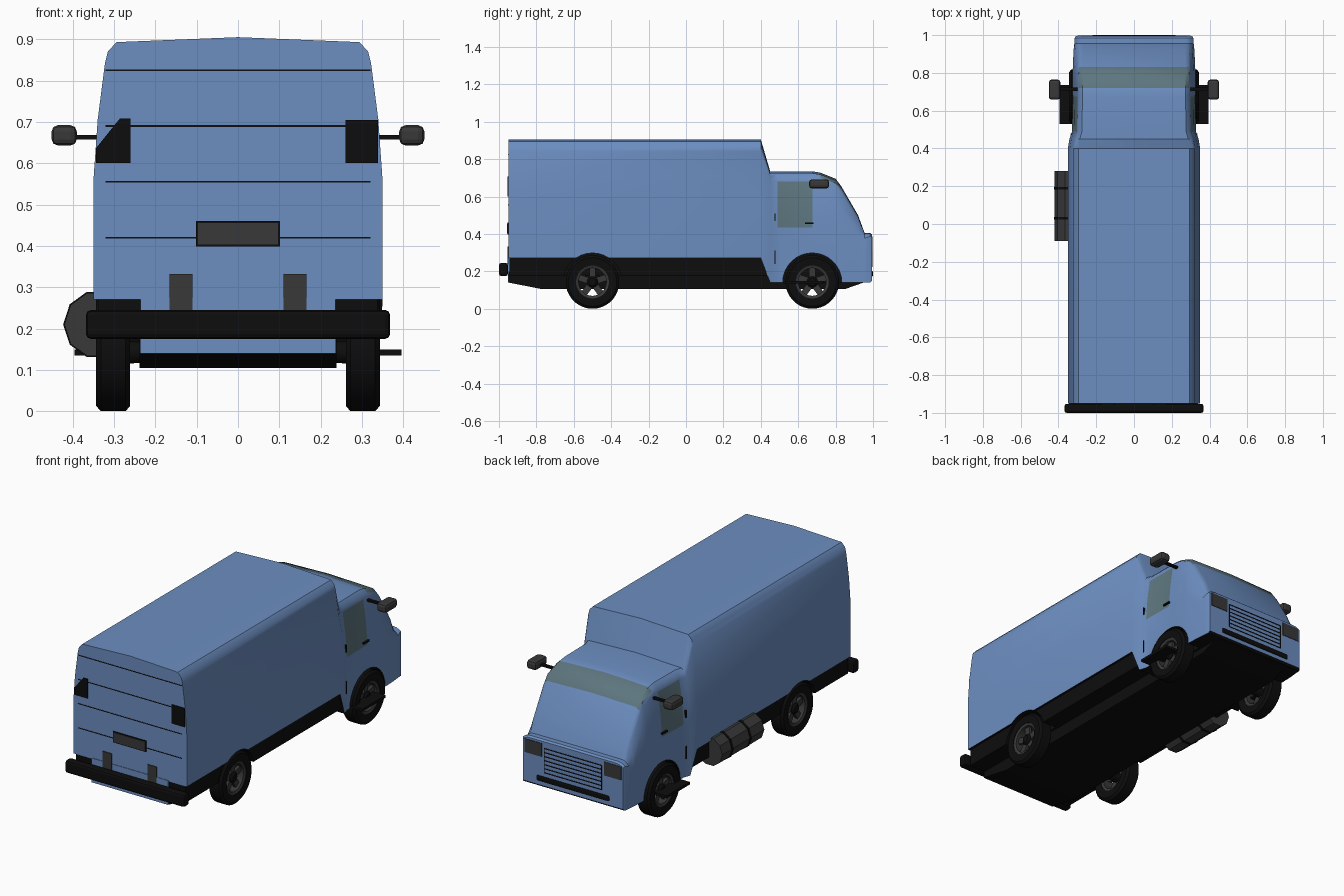
import bpy, bmesh, math
from mathutils import Vector

if "Cube" in bpy.data.objects:
    bpy.data.objects.remove(bpy.data.objects["Cube"])


def material(name, rgb):
    m = bpy.data.materials.new(name)
    m.use_nodes = True
    m.diffuse_color = (*rgb, 1)
    m.node_tree.nodes["Principled BSDF"].inputs["Base Color"].default_value = (*rgb, 1)
    return m


BLUE = material("body blue", (0.15, 0.27, 0.53))
BLACK = material("black", (0.004, 0.004, 0.004))
GREY = material("dark grey", (0.04, 0.04, 0.04))
GLASS = material("window glass", (0.11, 0.18, 0.21))


def finish(name, bm, mats, smooth=None, bevel=0):
    bmesh.ops.recalc_face_normals(bm, faces=bm.faces)
    me = bpy.data.meshes.new(name)
    bm.to_mesh(me)
    bm.free()
    for m in mats:
        me.materials.append(m)
    ob = bpy.data.objects.new(name, me)
    bpy.context.collection.objects.link(ob)
    bpy.ops.object.select_all(action='DESELECT')
    ob.select_set(True)
    bpy.context.view_layer.objects.active = ob
    if bevel:
        mod = ob.modifiers.new("bevel", 'BEVEL')
        mod.width, mod.segments = bevel, 2
    if smooth:
        bpy.ops.object.shade_smooth_by_angle(angle=math.radians(smooth))
    return ob


def box(name, xs, ys, zs, mat, bevel=0):
    bm = bmesh.new()
    bmesh.ops.create_cube(bm, size=1)
    for v in bm.verts:
        for i, (a, b) in enumerate((xs, ys, zs)):
            v.co[i] = (a + b) / 2 + v.co[i] * (b - a)
    return finish(name, bm, [mat], None, bevel)


def prism(name, points, axis, lo, hi, mat):
    """Extrude a flat outline along the x or y axis."""
    bm = bmesh.new()
    place = (lambda p, t: (t, *p)) if axis == "x" else (lambda p, t: (p[0], t, p[1]))
    face = bm.faces.new([bm.verts.new(place(p, lo)) for p in points])
    new = bmesh.ops.extrude_face_region(bm, geom=[face])["geom"]
    step = Vector((hi - lo, 0, 0)) if axis == "x" else Vector((0, hi - lo, 0))
    bmesh.ops.translate(bm, vec=step, verts=[g for g in new if isinstance(g, bmesh.types.BMVert)])
    return finish(name, bm, [mat])


def lathe(name, profile, centre, axis, sides, mat, closed=False):
    """Revolve (radius, offset) points round the x or y axis."""
    bm = bmesh.new()
    rings = []
    for k in range(sides):
        a = 2 * math.pi * k / sides
        c, s = math.cos(a), math.sin(a)
        rings.append([bm.verts.new(Vector(centre) + Vector((t, r * c, r * s) if axis == "x" else (r * c, t, r * s)))
                      for r, t in profile])
    n = len(profile)
    for k in range(sides):
        a, b = rings[k], rings[(k + 1) % sides]
        for j in range(n if closed else n - 1):
            bm.faces.new((a[j], b[j], b[(j + 1) % n], a[(j + 1) % n]))
    if not closed:
        for j in (0, n - 1):
            bm.faces.new([r[j] for r in rings])
    return finish(name, bm, [mat], 35)


# Body shell: sections along the length (y, bottom, top, half width, shoulder scale)
sections = [(-.95, .27, .905, .35, 1), (.4, .27, .905, .35, 1), (.45, .14, .735, .342, .86),
            (.49, .14, .735, .328, .857), (.675, .14, .735, .325, .857), (.72, .14, .727, .325, .8),
            (.8, .14, .695, .325, .7), (.83, .14, .655, .324, .6), (.92, .14, .5, .32, .4),
            (.955, .14, .405, .316, .08), (.985, .14, .405, .314, .05), (.995, .15, .397, .309, .05)]
shoulder = [(1, -.35), (.97, -.2), (.92, -.064), (.9, -.035), (.84, -.012)]
bm = bmesh.new()
rings = []
for y, zb, zt, w, s in sections:
    half = [(w, zb)] + [(w * f, zt + d * s) for f, d in shoulder]
    pts = half + [(0, zt)] + [(-x, z) for x, z in reversed(half)]
    rings.append([bm.verts.new((x, y, z)) for x, z in pts])
for i, (a, b) in enumerate(zip(rings, rings[1:])):
    n = len(a)
    for j in range(n):
        f = bm.faces.new((a[j], a[(j + 1) % n], b[(j + 1) % n], b[j]))
        side = min(j, n - 2 - j)
        if j == n - 1:
            f.material_index = 1
        elif sections[i][0] == .49 and side in (1, 2):
            f.material_index = 2
        elif .72 <= sections[i][0] < .83 and side >= 4:
            f.material_index = 2
bm.faces.new(rings[0])
bm.faces.new(rings[-1])
body = finish("body_shell", bm, [BLUE, BLACK, GLASS])

# Chassis
prism("chassis", [(-.95, .14), (-.77, .105), (.85, .105), (.95, .14), (.95, .2), (-.95, .2)],
      "x", -.238, .238, BLACK)
skirt = box("side_skirts", (-.337, .337), (-.945, .44), (.175, .285), BLACK)

# Wheel wells cut out of body and skirts
AXLES = (-.5, .675)
for y in AXLES:
    for s in (-1, 1):
        well = lathe("wheel_well", [(.158, -.08), (.158, .08)], (s * .33, y, .14), "x", 32, BLACK)
        for ob in (body, skirt):
            mod = ob.modifiers.new("well", 'BOOLEAN')
            mod.operation, mod.solver, mod.object = 'DIFFERENCE', 'EXACT', well
            mod.material_mode = 'TRANSFER'
            bpy.context.view_layer.objects.active = ob
            bpy.ops.object.modifier_apply(modifier=mod.name)
        bpy.data.objects.remove(well)
bpy.ops.object.select_all(action='DESELECT')
body.select_set(True)
bpy.context.view_layer.objects.active = body
bpy.ops.object.shade_smooth_by_angle(angle=math.radians(32))

# Wheels: tyre, rim ring, hub and spokes
for y in AXLES:
    for s in (-1, 1):
        c = (s * .302, y, .143)
        lathe("tyre", [(.088, -.038), (.13, -.041), (.143, -.03), (.143, .03), (.13, .041), (.088, .038)],
              c, "x", 36, BLACK, True)
        lathe("rim", [(.074, -.03), (.09, -.036), (.09, .036), (.074, .03)], c, "x", 36, GREY, True)
        lathe("hub", [(.026, -.07), (.03, .02), (.02, .03)] if s > 0 else
              [(.02, -.03), (.03, -.02), (.026, .07)], c, "x", 16, BLACK)
        bm = bmesh.new()
        for k in range(5):
            a = math.radians(90 + 72 * k)
            made = bmesh.ops.create_cube(bm, size=1)["verts"]
            for v in made:
                r, t = .05 + v.co.y * .06, v.co.z * .034
                v.co = (c[0] + s * .008 + v.co.x * .016,
                        y + r * math.cos(a) - t * math.sin(a),
                        c[2] + r * math.sin(a) + t * math.cos(a))
        finish("spokes", bm, [GREY])

# Rear: lower panel, bumper, door seams, plates and lamps
box("rear_lower_panel", (-.236, .236), (-.953, -.94), (.14, .275), BLUE)
box("rear_bumper", (-.368, .368), (-1, -.952), (.175, .245), BLACK, .012)
for i in range(4):
    z = .42 + i * .135
    box("door_seam", (-.32, .32), (-.952, -.948), (z - .002, z + .002), BLACK)
box("plate_frame", (-.102, .102), (-.954, -.948), (.398, .46), BLACK)
box("plate_panel", (-.097, .097), (-.956, -.948), (.403, .455), GREY)
for s in (-1, 1):
    x = s * .138
    box("rear_bracket", (x - .028, x + .028), (-.955, -.948), (.24, .332), GREY)
prism("rear_corner_panel_right", [(-.343, .6), (-.26, .6), (-.26, .708), (-.286, .708), (-.343, .637)],
      "y", -.955, -.948, BLACK)
box("rear_corner_panel_left", (.26, .339), (-.955, -.948), (.6, .705), BLACK)

# Nose: headlights, grille slats and lower strip
for s in (-1, 1):
    x = s * .245
    box("headlight", (x - .053, x + .053), (.99, .998), (.31, .385), GREY)
    box("grille_edge", (s * .176 - .002, s * .176 + .002), (.99, .997), (.225, .36), BLACK)
for i in range(7):
    z = .225 + i * .0225
    box("grille_slat", (-.176, .176), (.99, .997), (z - .0025, z + .0025), BLACK)
box("front_strip", (-.225, .225), (.98, 1), (.17, .203), BLACK, .008)

# Mirrors, steps, door handles and hinges on both sides
for s in (-1, 1):
    def at(a, b):
        return tuple(sorted((s * a, s * b)))
    box("mirror", at(.39, .451), (.658, .765), (.643, .692), GREY, .015)
    box("mirror_arm", at(.29, .4), (.705, .722), (.657, .668), BLACK)
    box("step", at(.3, .395), (.53, .735), (.135, .149), BLACK)
    box("door_handle", at(.32, .333), (.635, .682), (.452, .461), BLACK)
    for z0, z1 in ((.24, .31), (.47, .51)):
        box("door_hinge", at(.32, .336), (.473, .479), (z0, z1), BLACK)

# Fuel tank with straps
tank = (-.34, 0, .21)
lathe("fuel_tank", [(.08, -.09), (.08, .28)], tank, "y", 10, GREY)
for y in (.03, .19):
    lathe("tank_strap", [(.083, y - .007), (.083, y + .007)], tank, "y", 10, BLACK)
